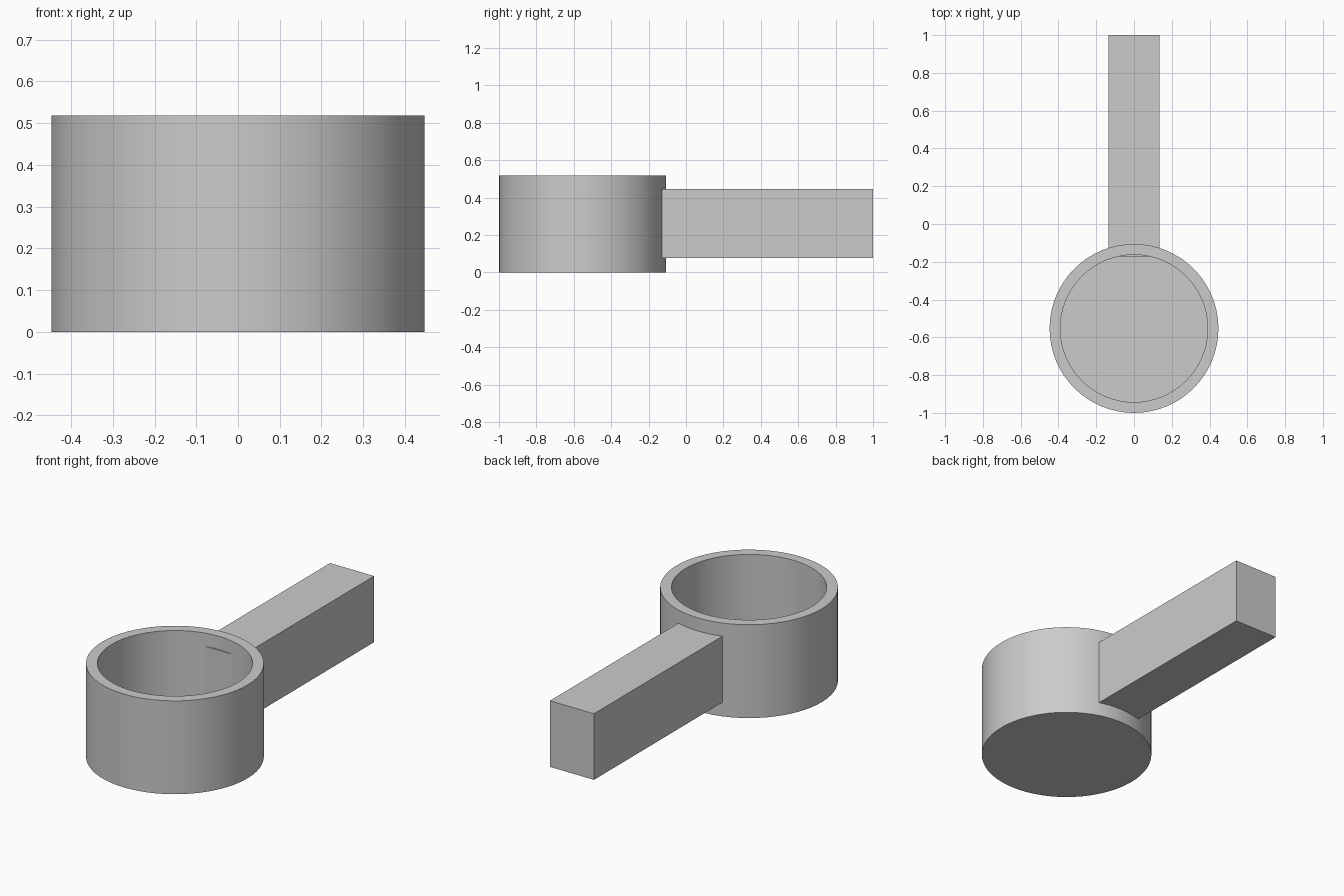
import bpy
import bmesh
import math

if "Cube" in bpy.data.objects:
    bpy.data.objects.remove(bpy.data.objects["Cube"], do_unlink=True)

CUP_Y = -0.553      # cup centre
SIDES = 64

grey = bpy.data.materials.new("plain grey")
grey.use_nodes = True
colour = (0.6, 0.6, 0.6, 1)
grey.diffuse_color = colour
grey.node_tree.nodes["Principled BSDF"].inputs["Base Color"].default_value = colour


def finish(bm, name):
    """Turn a bmesh into a named, coloured object."""
    bmesh.ops.recalc_face_normals(bm, faces=bm.faces)
    mesh = bpy.data.meshes.new(name)
    bm.to_mesh(mesh)
    bm.free()
    mesh.materials.append(grey)
    obj = bpy.data.objects.new(name, mesh)
    bpy.context.collection.objects.link(obj)
    return obj


# Cup: rings joined from the underside, up the wall, and down to the floor
profile = [(0.447, 0), (0.447, 0.518), (0.39, 0.518), (0.39, 0.06)]
bm = bmesh.new()
rings = []
for radius, z in profile:
    angles = [2 * math.pi * i / SIDES for i in range(SIDES)]
    rings.append([bm.verts.new((radius * math.cos(a), CUP_Y + radius * math.sin(a), z))
                  for a in angles])
for low, high in zip(rings, rings[1:]):
    for i in range(SIDES):
        j = (i + 1) % SIDES
        bm.faces.new((low[i], low[j], high[j], high[i]))
bm.faces.new(rings[0])
bm.faces.new(rings[-1])
cup = finish(bm, "cup")
bpy.ops.object.select_all(action="DESELECT")
cup.select_set(True)
bpy.context.view_layer.objects.active = cup
bpy.ops.object.shade_smooth_by_angle(angle=math.radians(30))

# Handle: a square bar whose end just pokes through the cup wall
start, end, bottom, top, half_width = -0.172, 1.0, 0.078, 0.445, 0.135
bm = bmesh.new()
bmesh.ops.create_cube(bm, size=1)
for v in bm.verts:
    v.co.x *= 2 * half_width
    v.co.y = end if v.co.y > 0 else start
    v.co.z = top if v.co.z > 0 else bottom
finish(bm, "handle")
